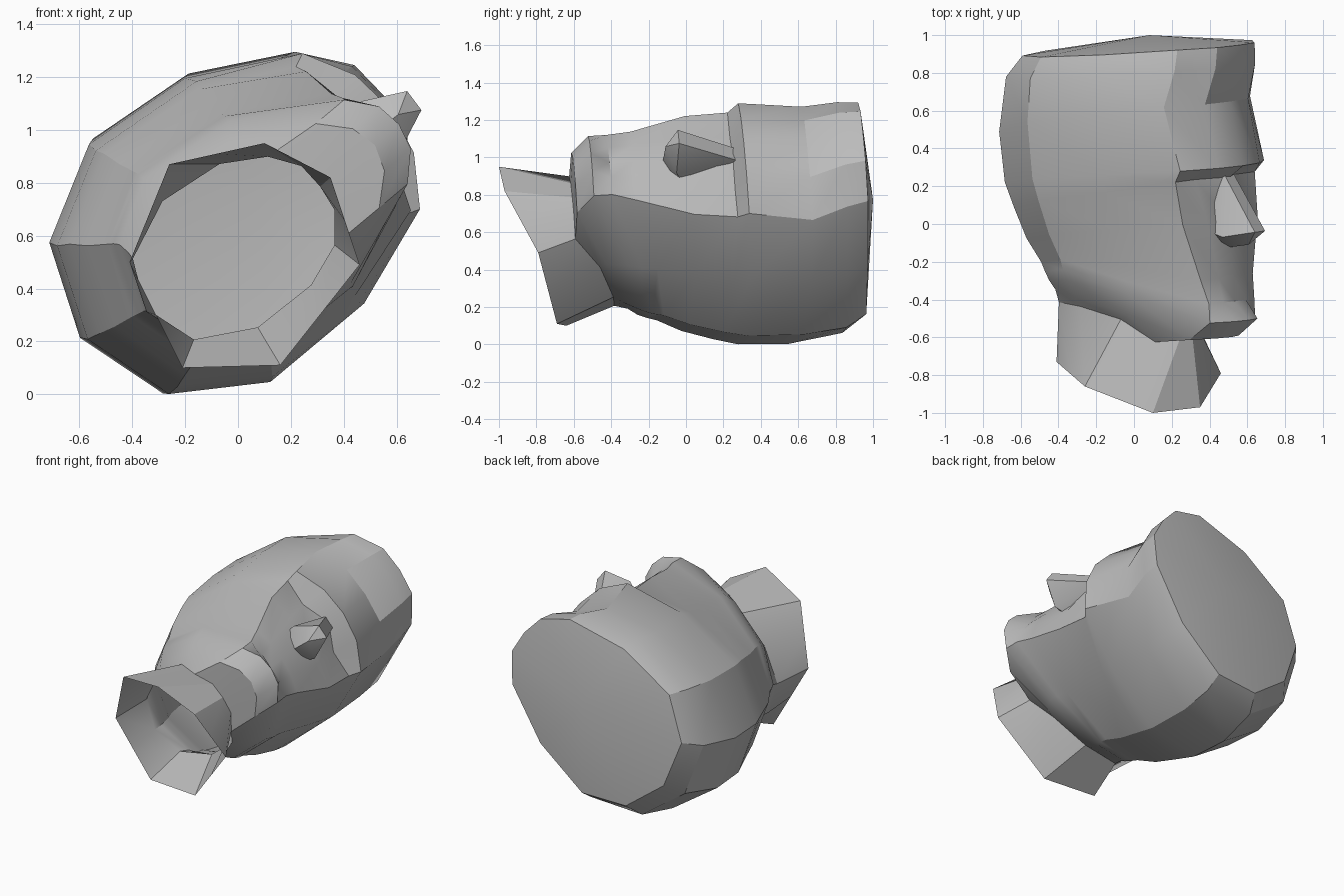
import bpy, bmesh, math
from mathutils import Vector

cube = bpy.data.objects.get("Cube")
if cube:
    bpy.data.objects.remove(cube, do_unlink=True)

# Head frame: side, forward and up axes of the tilted head
turn, lean = math.radians(37), 0.08
FWD = Vector((math.cos(turn), 0, math.sin(turn)))
SIDE = Vector((math.sin(turn), lean, -math.cos(turn))).normalized()
UP = SIDE.cross(FWD).normalized()
if UP.y < 0:
    UP = -UP
CENTRE = Vector((0.01, 0, 0.62))


def local(u, v, h):
    return CENTRE + SIDE * u + FWD * v + UP * h


def ring(front, dip, edge_u, edge_v, width, back, h_front, h_side, h_back):
    """Closed 12-point section: middle of face, eye line, face edge, sides, back."""
    half = [(0, front, h_front),
            (edge_u * 0.5, front - dip, h_front),
            (edge_u, edge_v, h_front),
            (width * 0.96, edge_v * 0.35, (h_front + 2 * h_side) / 3),
            (width, back * 0.36, (2 * h_side + h_back) / 3),
            (width * 0.64, back * 0.83, h_back),
            (0, back, h_back)]
    other = [(-u, v, h) for u, v, h in half[-2:0:-1]]
    return [local(*p) for p in half + other]


SECTIONS = [
    ring(.74, .02, .33, .58, .50, -.55, .95, .93, .92),    # crown edge
    ring(.73, .02, .35, .57, .55, -.66, .84, .82, .81),    # band above forehead
    ring(.66, .02, .38, .51, .56, -.73, .65, .62, .52),    # forehead
    ring(.73, .03, .37, .59, .55, -.71, .31, .30, .25),    # brow
    ring(.64, .10, .35, .54, .53, -.66, .25, .19, .12),    # eye sockets
    ring(.61, .01, .33, .56, .48, -.60, .02, .00, -.05),   # cheeks
    ring(.63, .01, .23, .585, .43, -.52, -.28, -.14, -.18),  # mouth
    ring(.63, .00, .20, .61, .42, -.50, -.41, -.20, -.23),  # chin top
    ring(.72, .02, .20, .61, .40, -.48, -.51, -.26, -.28),  # chin and jaw edge
    ring(.60, .03, .20, .47, .34, -.47, -.60, -.38, -.33),  # jaw underside
    ring(.34, .01, .21, .25, .30, -.47, -.61, -.42, -.40),  # top of neck
]

# Ragged neck opening; None means halfway between its neighbours
NECK = [(.35, -.97, .82), None, (.46, -.79, .49), None, (.16, -.69, .11), (-.21, -.64, .1),
        None, (-.41, -.73, .5), None, (-.26, -.86, .87), None, (.1, -1.0, .95)]
opening = [Vector(p) if p else (Vector(NECK[i - 1]) + Vector(NECK[i + 1])) / 2
           for i, p in enumerate(NECK)]

# Single grey clay material
clay = bpy.data.materials.new("grey_clay")
clay.use_nodes = True
grey = (0.5, 0.5, 0.5, 1)
clay.diffuse_color = grey
clay.node_tree.nodes["Principled BSDF"].inputs["Base Color"].default_value = grey


def finish(name, bm):
    bmesh.ops.recalc_face_normals(bm, faces=bm.faces)
    mesh = bpy.data.meshes.new(name)
    bm.to_mesh(mesh)
    bm.free()
    mesh.materials.append(clay)
    ob = bpy.data.objects.new(name, mesh)
    bpy.context.collection.objects.link(ob)
    bpy.ops.object.select_all(action='DESELECT')
    ob.select_set(True)
    bpy.context.view_layer.objects.active = ob
    bpy.ops.object.shade_smooth_by_angle(angle=math.radians(30))


# Head and neck shell, closed by a shallow crown and open at the neck
bm = bmesh.new()
loops = [[bm.verts.new(p) for p in section] for section in SECTIONS + [opening]]
for a, b in zip(loops, loops[1:]):
    for i in range(len(a)):
        bm.faces.new((a[i - 1], b[i - 1], b[i], a[i]))
peak = bm.verts.new(local(0, .15, 1.003))
for i in range(len(loops[0])):
    bm.faces.new((peak, loops[0][i - 1], loops[0][i]))
finish("head_and_neck", bm)

# Nose wedge: bridge, tip and nostril corners on both sides, plus the base
bm = bmesh.new()
for s in (-1, 1):
    for u, v, h in ((.04, .63, .27), (.045, .82, -.04), (.12, .66, -.06), (.1, .52, -.02)):
        bm.verts.new(local(s * u, v, h))
bm.verts.new(local(0, .74, -.11))
bm.verts.new(local(0, .55, -.13))
bmesh.ops.convex_hull(bm, input=bm.verts[:])
finish("nose", bm)
